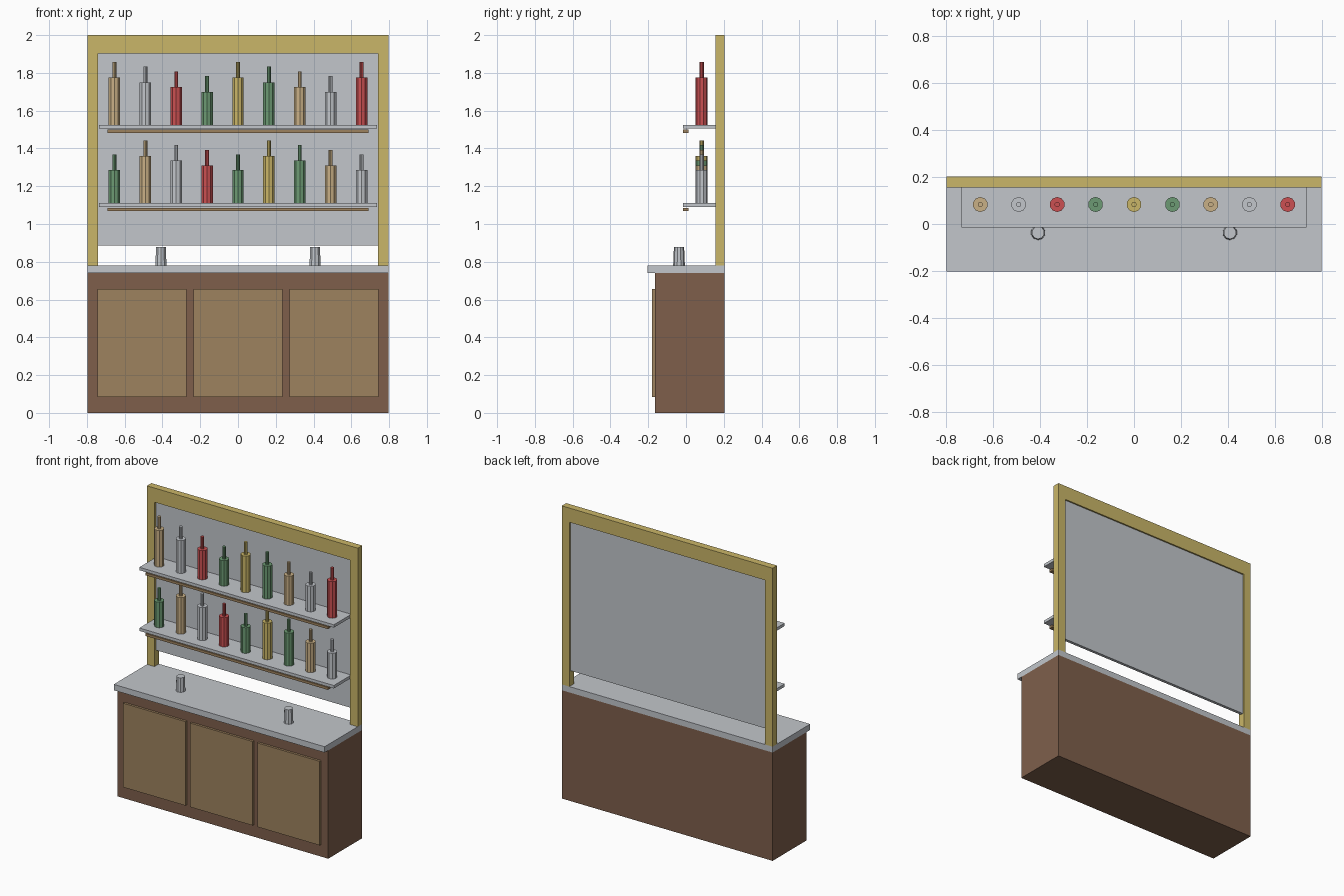
import bpy
import bmesh

old = bpy.data.objects.get("Cube")
if old:
    bpy.data.objects.remove(old, do_unlink=True)


def linear(v):
    v /= 255
    return v / 12.92 if v < 0.04 else ((v + 0.055) / 1.055) ** 2.4


def material(name, *rgb):
    mat = bpy.data.materials.new(name)
    mat.use_nodes = True
    colour = [linear(c) for c in rgb] + [1]
    mat.diffuse_color = colour
    mat.node_tree.nodes["Principled BSDF"].inputs["Base Color"].default_value = colour
    return mat


wood = material("dark wood", 126, 95, 75)
panel = material("light wood", 158, 130, 94)
brass = material("brass", 202, 182, 104)
silver = material("silver", 194, 198, 203)
red = material("red glass", 203, 80, 82)
green = material("green glass", 108, 154, 115)
amber = material("amber glass", 201, 176, 134)


def finish(name, bm, mat):
    mesh = bpy.data.meshes.new(name)
    bm.to_mesh(mesh)
    bm.free()
    mesh.materials.append(mat)
    obj = bpy.data.objects.new(name, mesh)
    bpy.context.collection.objects.link(obj)
    return obj


def box(name, mat, x, y, z):
    """Box spanning the (low, high) pair on each axis."""
    bm = bmesh.new()
    bmesh.ops.create_cube(bm, size=1)
    for v in bm.verts:
        v.co = [lo + (hi - lo) * (c + 0.5) for c, (lo, hi) in zip(v.co, (x, y, z))]
    return finish(name, bm, mat)


def turned(name, mat, x, y, z, profile, sides=10):
    """Closed faceted solid from (radius, height) rings."""
    bm = bmesh.new()
    base = bmesh.ops.create_circle(bm, cap_ends=True, radius=profile[0][0], segments=sides)
    for v in base["verts"]:
        v.co.z = profile[0][1]
    bm.faces.ensure_lookup_table()
    bottom = bm.faces[0]
    ring = list(bottom.verts)
    for radius, height in profile[1:]:
        new = [bm.verts.new((v.co.x, v.co.y, 0)) for v in ring]
        for v in new:
            v.co *= radius / v.co.length
            v.co.z = height
        for i in range(sides):
            j = (i + 1) % sides
            bm.faces.new((ring[i], ring[j], new[j], new[i]))
        ring = new
    bm.faces.new(ring)
    bmesh.ops.recalc_face_normals(bm, faces=bm.faces)
    obj = finish(name, bm, mat)
    obj.location = (x, y, z)
    return obj


W, BACK = 0.797, 0.203
TOP = 0.78

# Cabinet, door panels and counter
box("cabinet", wood, (-W, W), (-0.164, BACK), (0, 0.74))
for i in (-1, 0, 1):
    c = i * 0.508
    box("door_panel", panel, (c - 0.236, c + 0.236), (-0.18, -0.16), (0.083, 0.657))
box("counter", silver, (-W, W), (-BACK, BACK), (0.74, TOP))

# Back frame and mirror
for s in (-1, 1):
    box("frame_post", brass, sorted((s * 0.74, s * W)), (0.155, BACK), (TOP, 2))
box("frame_top", brass, (-0.74, 0.74), (0.155, BACK), (1.903, 2))
box("mirror", silver, (-0.74, 0.74), (0.173, 0.193), (0.885, 1.903))

# Shelves with trim strips and bottles
order = [amber, silver, red, green, brass, green]
for row, z in enumerate((1.525, 1.11)):
    box("shelf", silver, (-0.735, 0.735), (-0.015, 0.173), (z - 0.02, z))
    box("shelf_trim", panel, (-0.69, 0.69), (-0.015, 0.012), (z - 0.042, z - 0.025))
    for i in range(9):
        k = i - row
        h = 0.25 - 0.025 * (k % 4)
        turned("bottle", order[k % 6], (i - 4) * 0.1635, 0.083, z,
               [(0.032, 0), (0.032, h), (0.011, h), (0.011, h + 0.083)])

# Tumblers on the counter
for s in (-1, 1):
    turned("tumbler", silver, s * 0.408, -0.037, TOP, [(0.031, 0), (0.027, 0.097)])
